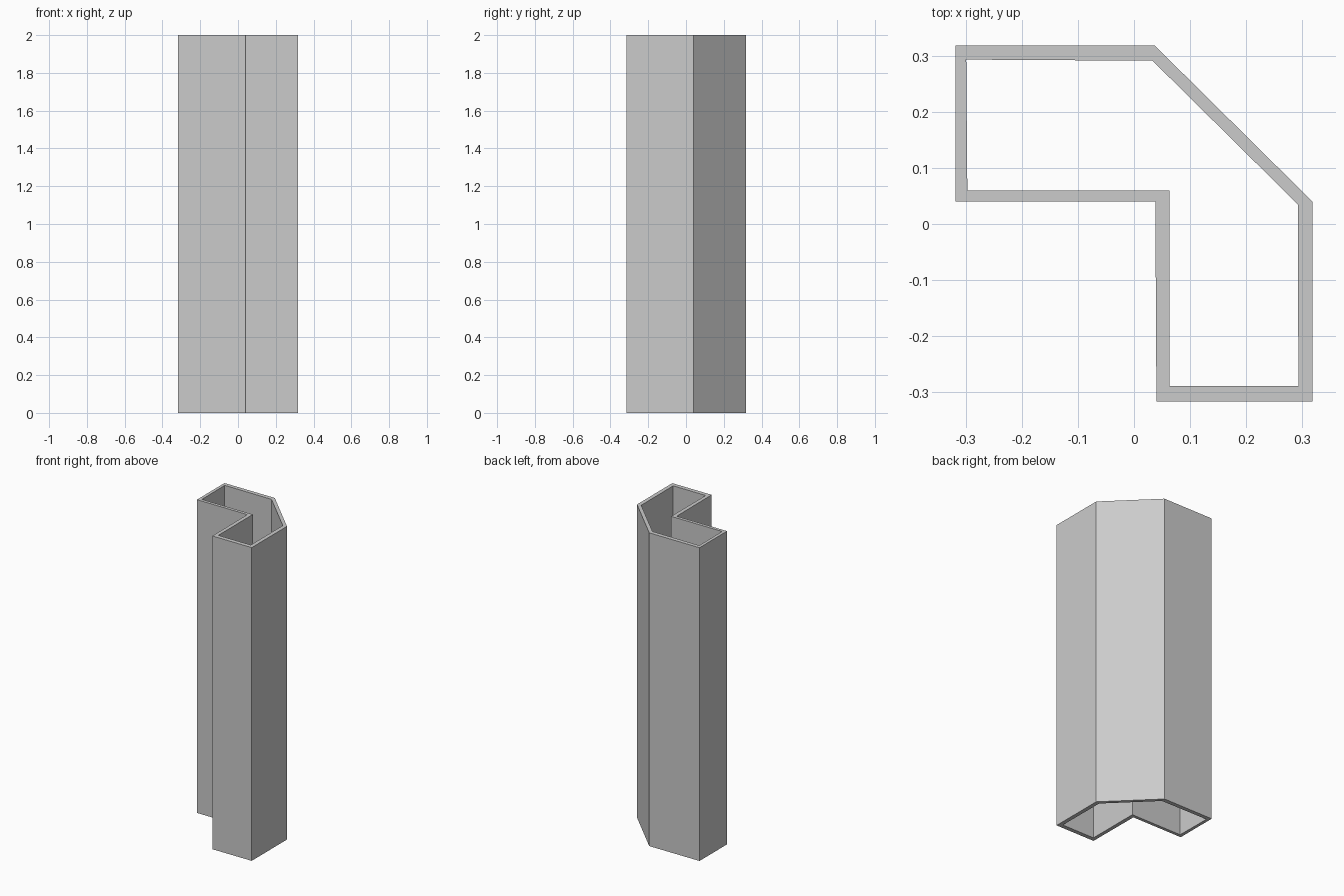
import bpy
import bmesh

cube = bpy.data.objects.get("Cube")
if cube:
    bpy.data.objects.remove(cube, do_unlink=True)

HEIGHT = 2.0

# Matching wall outlines, clockwise from the back right corner
outer = [(-.318, .318), (.037, .318), (.318, .04), (.318, -.316),
         (.04, -.316), (.038, .04), (-.318, .04)]
inner = [(-.299, .293), (.033, .291), (.292, .035), (.293, -.289),
         (.063, -.289), (.063, .06), (-.297, .06)]

# Plain grey material
grey = bpy.data.materials.new("light grey")
grey.use_nodes = True
color = (0.6, 0.6, 0.6, 1)
grey.diffuse_color = color
grey.node_tree.nodes["Principled BSDF"].inputs["Base Color"].default_value = color

# Flat ring between the two outlines, extruded into an open tube
bm = bmesh.new()
rim_out = [bm.verts.new((x, y, 0)) for x, y in outer]
rim_in = [bm.verts.new((x, y, 0)) for x, y in inner]
count = len(outer)
for i in range(count):
    j = (i + 1) % count
    bm.faces.new((rim_out[i], rim_out[j], rim_in[j], rim_in[i]))
ring = bmesh.ops.extrude_face_region(bm, geom=bm.faces[:], use_keep_orig=True)
top = [g for g in ring["geom"] if isinstance(g, bmesh.types.BMVert)]
bmesh.ops.translate(bm, verts=top, vec=(0, 0, HEIGHT))
bmesh.ops.recalc_face_normals(bm, faces=bm.faces[:])

mesh = bpy.data.meshes.new("hollow_corner_column")
bm.to_mesh(mesh)
bm.free()
mesh.materials.append(grey)
column = bpy.data.objects.new("hollow_corner_column", mesh)
bpy.context.collection.objects.link(column)
